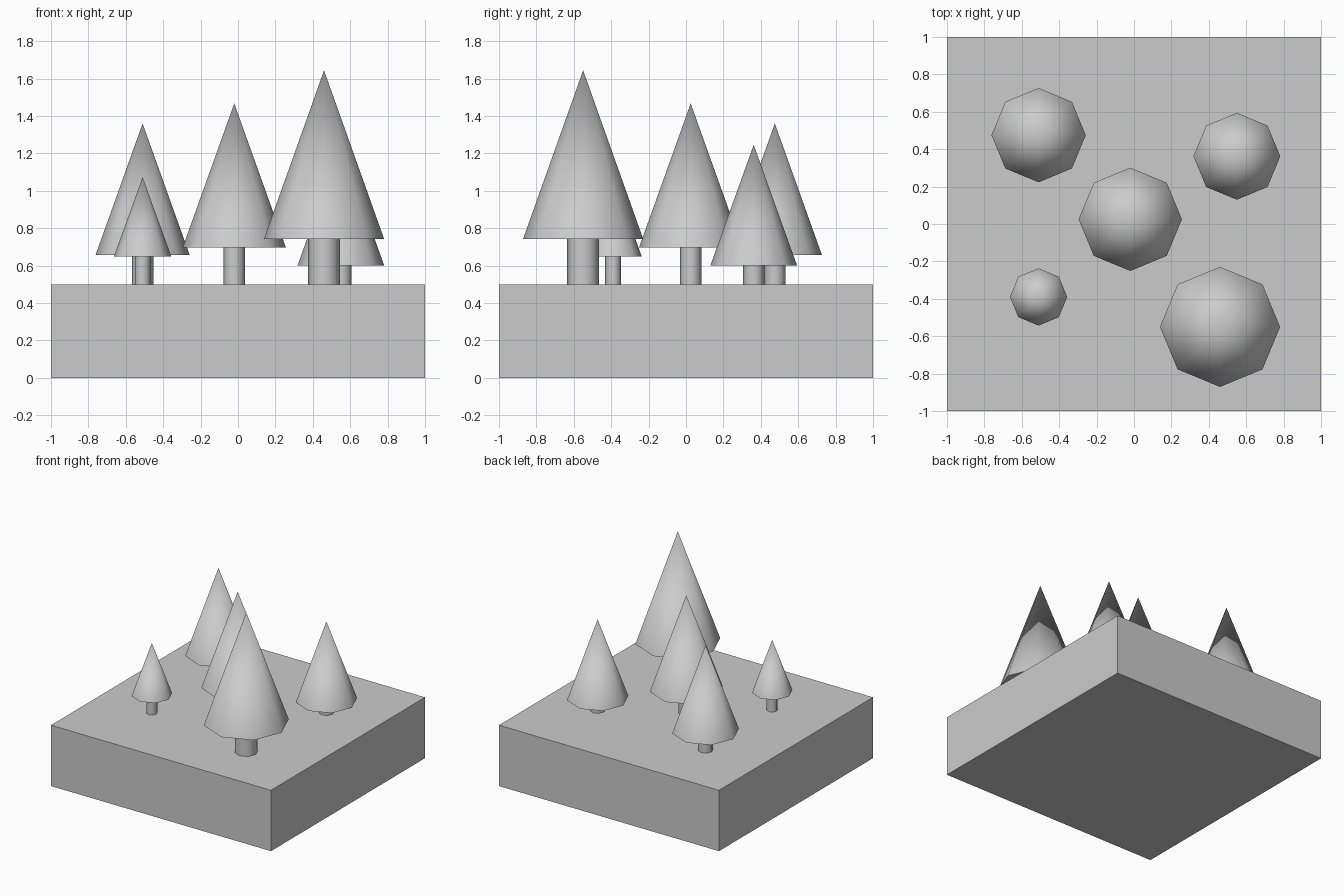
import bpy
import math

if "Cube" in bpy.data.objects:
    bpy.data.objects.remove(bpy.data.objects["Cube"])

GROUND = 0.5


def soften(obj, name):
    obj.name = name
    bpy.ops.object.shade_smooth_by_angle(angle=math.radians(60))


def tree(label, x, y, trunk_r, crown_r, crown_z, tip_z):
    # trunk, sunk a little into the ground and meeting the crown
    low = GROUND - 0.01
    bpy.ops.mesh.primitive_cylinder_add(
        vertices=8, radius=trunk_r, depth=crown_z + 0.01 - low,
        location=(x, y, (crown_z + 0.01 + low) / 2))
    soften(bpy.context.object, label + "_trunk")
    # eight-sided conical crown
    bpy.ops.mesh.primitive_cone_add(
        vertices=8, radius1=crown_r, radius2=0, depth=tip_z - crown_z,
        location=(x, y, (tip_z + crown_z) / 2))
    soften(bpy.context.object, label + "_crown")


# square slab of ground
bpy.ops.mesh.primitive_cube_add(size=2, location=(0, 0, GROUND / 2))
ground = bpy.context.object
ground.name = "ground_block"
ground.scale.z = GROUND / 2

# label, x, y, trunk radius, crown radius, crown base, tip
tree("large_tree", 0.46, -0.55, 0.085, 0.321, 0.743, 1.644)
tree("middle_tree", -0.02, 0.025, 0.057, 0.276, 0.697, 1.467)
tree("back_left_tree", -0.51, 0.475, 0.057, 0.252, 0.656, 1.36)
tree("small_tree", -0.51, -0.39, 0.042, 0.153, 0.65, 1.073)
tree("back_right_tree", 0.55, 0.362, 0.057, 0.232, 0.6, 1.246)
